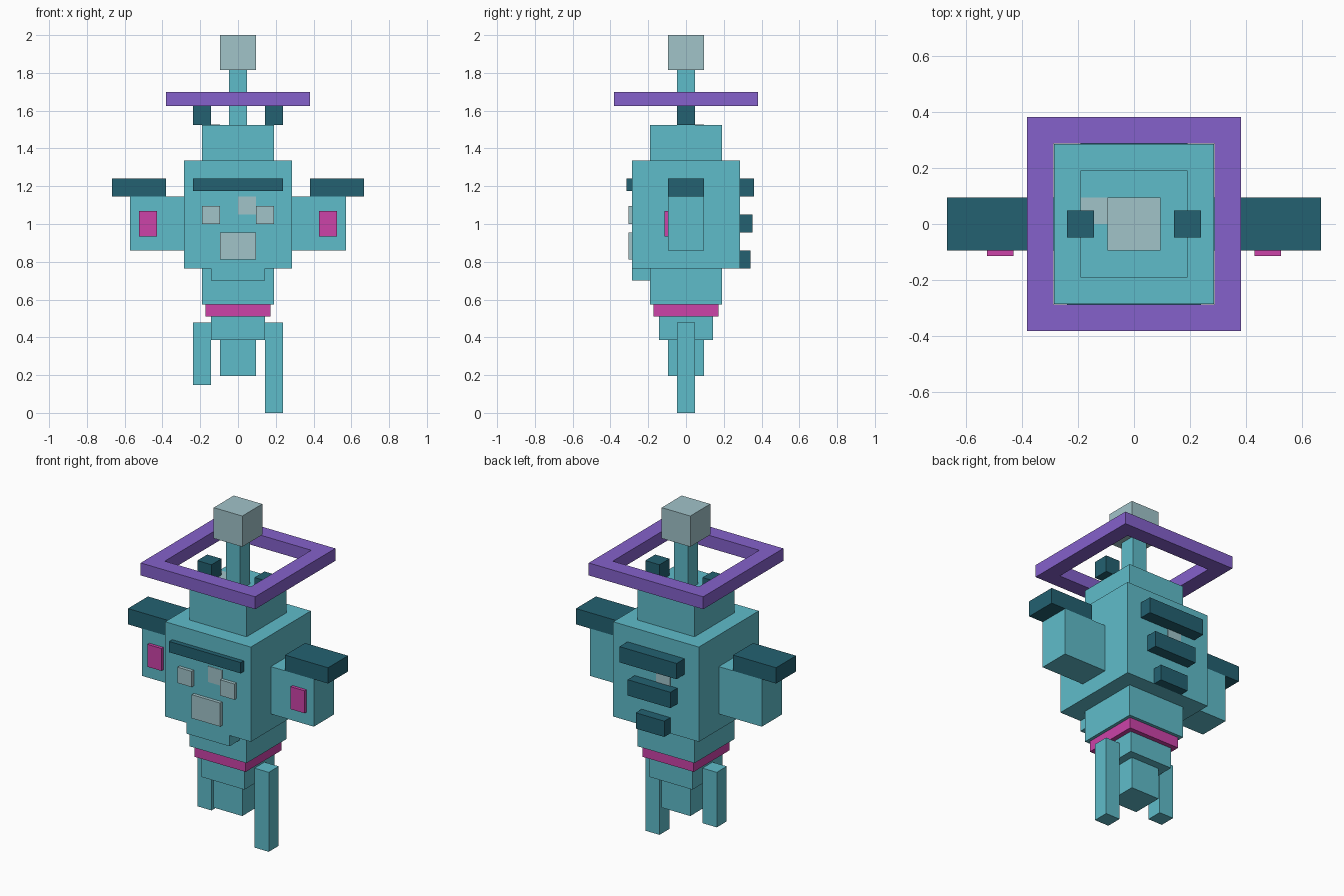
import bpy
import bmesh

cube = bpy.data.objects.get("Cube")
if cube:
    bpy.data.objects.remove(cube, do_unlink=True)


def linear(c):
    c /= 255
    return c / 12.92 if c <= 0.04045 else ((c + 0.055) / 1.055) ** 2.4


def material(name, *rgb):
    mat = bpy.data.materials.new(name)
    mat.use_nodes = True
    color = (*[linear(c) for c in rgb], 1)
    mat.diffuse_color = color
    mat.node_tree.nodes["Principled BSDF"].inputs["Base Color"].default_value = color
    return mat


TEAL = material("teal", 95, 188, 202)
DARK = material("dark teal", 35, 97, 113)
GREY = material("pale grey", 161, 195, 201)
PINK = material("magenta", 204, 67, 169)
PURPLE = material("purple", 133, 97, 203)


def add_object(name, bm, mat):
    bmesh.ops.recalc_face_normals(bm, faces=bm.faces)
    mesh = bpy.data.meshes.new(name)
    bm.to_mesh(mesh)
    bm.free()
    mesh.materials.append(mat)
    obj = bpy.data.objects.new(name, mesh)
    bpy.context.collection.objects.link(obj)
    return obj


def box(name, mat, xs, ys, zs):
    """Box spanning the given (low, high) range on each axis."""
    bm = bmesh.new()
    bmesh.ops.create_cube(bm, size=1)
    for v in bm.verts:
        v.co = [r[0] if c < 0 else r[1] for c, r in zip(v.co, (xs, ys, zs))]
    return add_object(name, bm, mat)


def block(name, mat, half, low, high):
    """Square block centred on the vertical axis."""
    return box(name, mat, (-half, half), (-half, half), (low, high))


def pair(name, mat, xs, ys, zs):
    """Matching boxes on the left (+x) and right (-x)."""
    box("left_" + name, mat, xs, ys, zs)
    box("right_" + name, mat, (-xs[1], -xs[0]), ys, zs)


def square_ring(name, mat, outer, inner, low, high):
    bm = bmesh.new()
    corners = ((-1, -1), (1, -1), (1, 1), (-1, 1))
    section = ((outer, low), (outer, high), (inner, high), (inner, low))
    rows = [[bm.verts.new((cx * r, cy * r, z)) for r, z in section] for cx, cy in corners]
    for i in range(4):
        a, b = rows[i], rows[(i + 1) % 4]
        for j in range(4):
            k = (j + 1) % 4
            bm.faces.new((a[j], b[j], b[k], a[k]))
    return add_object(name, bm, mat)


# Central stack, bottom to top
block("tail", TEAL, 0.095, 0.195, 0.385)
block("pelvis", TEAL, 0.143, 0.385, 0.51)
block("belt", PINK, 0.171, 0.51, 0.575)
block("waist", TEAL, 0.19, 0.575, 0.765)
block("body", TEAL, 0.285, 0.765, 1.335)
block("crown", TEAL, 0.19, 1.335, 1.525)
block("mast", TEAL, 0.0475, 1.525, 1.815)
block("mast_cube", GREY, 0.095, 1.815, 2.0)

# Floating ring and its posts
square_ring("ring", PURPLE, 0.381, 0.287, 1.625, 1.7)
pair("ring_post", DARK, (0.143, 0.238), (-0.0475, 0.0475), (1.525, 1.625))

# Arms, shoulder plates and arm badges
pair("arm", TEAL, (0.285, 0.571), (-0.095, 0.095), (0.86, 1.145))
pair("shoulder_plate", DARK, (0.38, 0.666), (-0.095, 0.095), (1.145, 1.24))
pair("arm_badge", PINK, (0.43, 0.523), (-0.114, -0.095), (0.935, 1.07))

# Legs of unequal length
box("left_leg", TEAL, (0.143, 0.238), (-0.0475, 0.0475), (0, 0.478))
box("right_leg", TEAL, (-0.238, -0.143), (-0.0475, 0.0475), (0.147, 0.478))

# Face
box("brow", DARK, (-0.238, 0.238), (-0.314, -0.285), (1.175, 1.24))
pair("eye", GREY, (0.095, 0.19), (-0.305, -0.285), (1.0, 1.095))
box("mouth", GREY, (-0.095, 0.095), (-0.305, -0.285), (0.813, 0.955))
box("chin", TEAL, (-0.143, 0.143), (-0.285, -0.19), (0.7, 0.765))

# Back fins, narrowing downwards
for i in range(3):
    half = 0.19 - 0.0475 * i
    low = 1.145 - 0.19 * i
    box(f"back_fin_{i + 1}", DARK, (-half, half), (0.285, 0.361 - 0.0095 * i), (low, low + 0.095))

# Flat square patches on the body and crown
box("front_patch", GREY, (0, 0.095), (-0.287, -0.284), (1.05, 1.145))
box("back_patch", GREY, (-0.095, 0), (0.284, 0.287), (1.05, 1.145))
box("crown_patch", GREY, (-0.19, -0.095), (0, 0.095), (1.524, 1.527))
